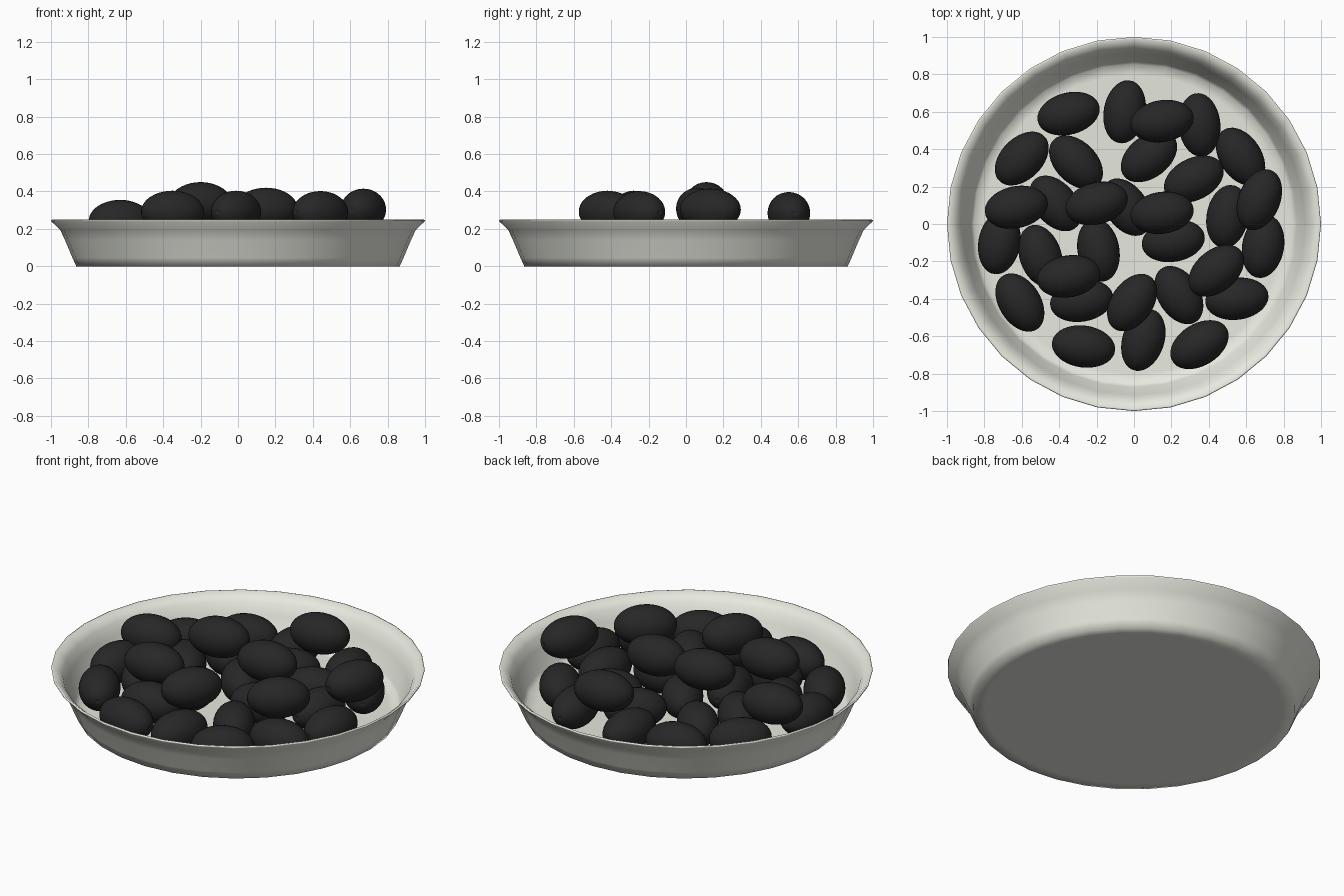
import bpy, bmesh
from math import sin, cos, tau, radians

if "Cube" in bpy.data.objects:
    bpy.data.objects.remove(bpy.data.objects["Cube"])


def material(name, rgb):
    m = bpy.data.materials.new(name)
    m.diffuse_color = (*rgb, 1)
    m.use_nodes = True
    m.node_tree.nodes["Principled BSDF"].inputs["Base Color"].default_value = m.diffuse_color
    return m


def lathe(name, profile, sides):
    """Revolve (radius, z) points about z; zero radius makes a pole."""
    bm = bmesh.new()
    rings = []
    for r, z in profile:
        n = 1 if r == 0 else sides
        rings.append([bm.verts.new((r * sin(tau * i / sides), r * cos(tau * i / sides), z))
                      for i in range(n)])
    for a, b in zip(rings, rings[1:]):
        for i in range(sides):
            j = (i + 1) % sides
            quad = [a[i % len(a)], a[j % len(a)], b[j % len(b)], b[i % len(b)]]
            bm.faces.new(list(dict.fromkeys(quad)))
    bmesh.ops.recalc_face_normals(bm, faces=bm.faces[:])
    for f in bm.faces:
        f.smooth = True
    me = bpy.data.meshes.new(name)
    bm.to_mesh(me)
    bm.free()
    return me


def add(name, mesh):
    ob = bpy.data.objects.new(name, mesh)
    bpy.context.collection.objects.link(ob)
    return ob


# Shallow dish: thin wall with a flared lip
dish_mesh = lathe("dish", [
    (0, 0), (0.80, 0), (0.865, 0), (0.885, 0.045), (0.925, 0.14), (0.95, 0.193),
    (0.998, 0.24), (1.0, 0.247), (0.992, 0.25),
    (0.94, 0.205), (0.915, 0.145), (0.872, 0.045), (0.855, 0.018), (0.80, 0.015), (0, 0.015)], 32)
dish_mesh.materials.append(material("cream", (0.80, 0.82, 0.74)))
add("dish", dish_mesh)

# Olive: ellipsoid with a tiny dimple at each end
half_length, half_width, steps = 0.17, 0.112, 20
curve = [(half_width * sin(tau / 2 * k / steps), -half_length * cos(tau / 2 * k / steps))
         for k in range(1, steps)]
tip = half_length - 0.012
rim = (0.010, half_length - 0.001)
olive_mesh = lathe("olive", [(0, -tip), (rim[0], -rim[1])] + curve + [rim, (0, tip)], 32)
olive_mesh.materials.append(material("black_olive", (0.02, 0.02, 0.02)))

# Lower layer (x, y, heading), all resting on the dish floor
lower = [(-.35, .59, 15), (-.05, .60, 80), (.35, .53, 95), (.57, .36, 123), (-.60, .35, 45),
         (-.31, .33, 135), (.08, .36, 38), (.32, .24, 27), (-.42, .11, 130), (-.04, .09, 125),
         (.50, .04, 80), (-.72, -.10, 80), (-.50, -.17, 108), (-.19, -.14, 100), (.21, -.09, 10),
         (.69, -.12, 80), (-.61, -.42, 122), (-.28, -.41, 10), (.24, -.38, 122), (.55, -.40, 8),
         (.05, -.62, 72), (-.27, -.655, -8), (.35, -.645, 32)]
# Upper layer (x, y, heading, z)
upper = [(.15, .55, 10, .285), (-.63, .09, 12, .243), (-.20, .11, 15, .338), (.15, .06, 8, .308),
         (.67, .13, 68, .303), (.44, -.25, 40, .29), (-.35, -.28, 10, .292), (-.01, -.42, 55, .292)]

for k, (x, y, a, z) in enumerate([(*o, 0.13) for o in lower] + upper):
    ob = add(f"olive_{k + 1}", olive_mesh)
    ob.location = (x, y, z)
    ob.rotation_euler = (0, radians(90), radians(a))
